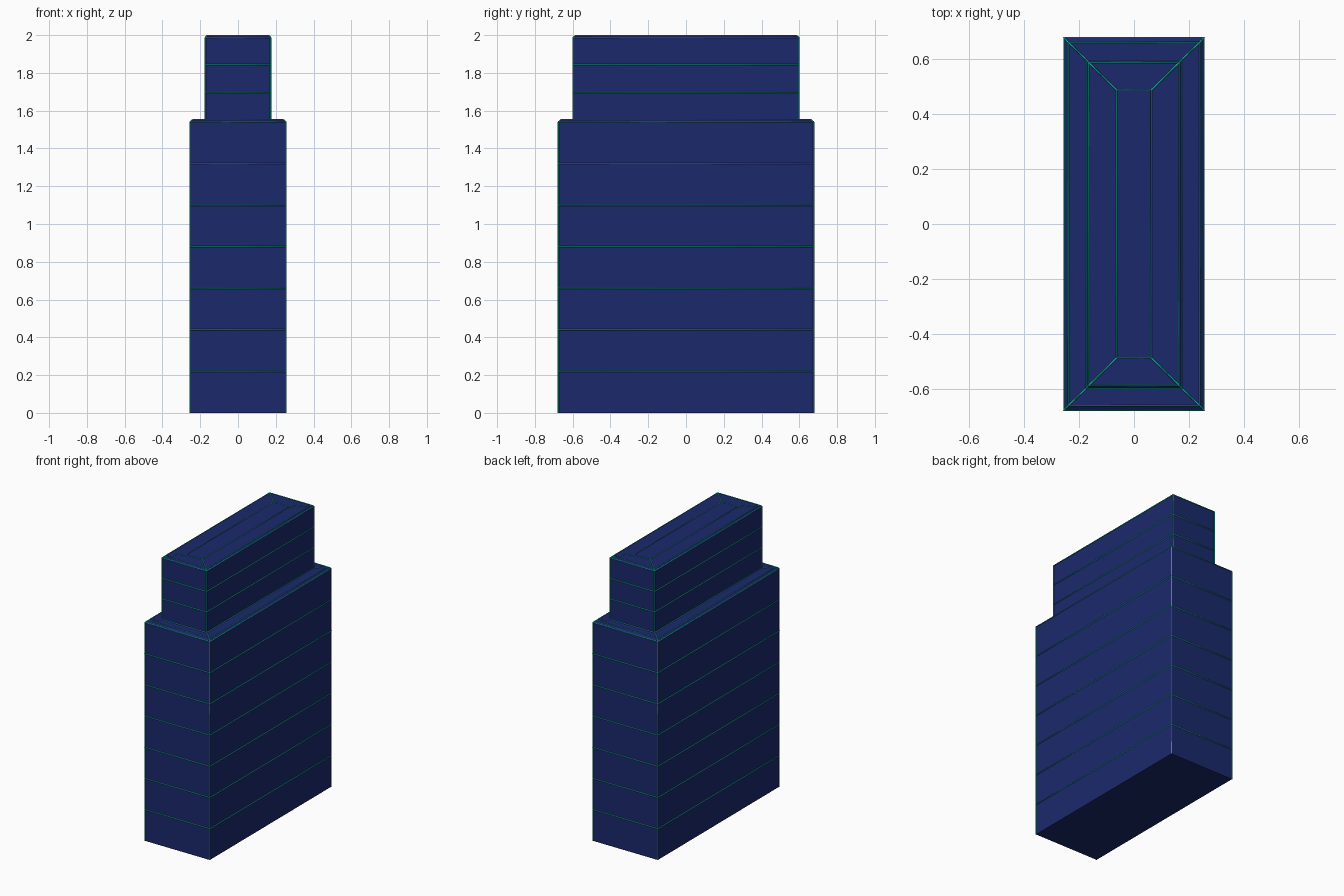
import bpy, bmesh

if "Cube" in bpy.data.objects:
    bpy.data.objects.remove(bpy.data.objects["Cube"])


def material(name, color):
    m = bpy.data.materials.new(name)
    m.diffuse_color = color
    m.use_nodes = True
    m.node_tree.nodes["Principled BSDF"].inputs["Base Color"].default_value = m.diffuse_color
    return m


NAVY = material("navy", (0.011, 0.022, 0.15, 1))
TEAL = material("teal", (0.007, 0.45, 0.36, 1))
R = 0.0035  # trim radius


def corners(x, y, z):
    return [(-x, -y, z), (x, -y, z), (x, y, z), (-x, y, z)]


def add_block(name, rings):
    # Closed body skinned through a stack of rectangles
    bm = bmesh.new()
    loops = [[bm.verts.new(p) for p in corners(*r)] for r in rings]
    for a, b in zip(loops, loops[1:]):
        for i in range(4):
            j = (i + 1) % 4
            bm.faces.new((a[i], a[j], b[j], b[i]))
    bm.faces.new(loops[0][::-1])
    bm.faces.new(loops[-1])
    mesh = bpy.data.meshes.new(name)
    bm.to_mesh(mesh)
    bm.free()
    mesh.materials.append(NAVY)
    bpy.context.collection.objects.link(bpy.data.objects.new(name, mesh))


def add_trim(name, rings, paths):
    # Thin strips: closed rectangles plus lines up the four corners
    cu = bpy.data.curves.new(name, 'CURVE')
    cu.dimensions = '3D'
    cu.bevel_depth = R
    cu.bevel_resolution = 0
    cu.use_fill_caps = True
    lines = [(corners(*r), True) for r in rings]
    for path in paths:
        lines += [(list(c), False) for c in zip(*(corners(*r) for r in path))]
    for pts, closed in lines:
        s = cu.splines.new('POLY')
        s.points.add(len(pts) - 1)
        for p, co in zip(s.points, pts):
            p.co = (*co, 1)
        s.use_cyclic_u = closed
    cu.materials.append(TEAL)
    bpy.context.collection.objects.link(bpy.data.objects.new(name, cu))


# Lower tier with chamfered ledge
X, Y = 0.254, 0.677
ledge = (0.239, 0.66, 1.553)
shoulder = (X, Y, 1.54)
add_block("lower_tier", [(X, Y, 0), shoulder, ledge])

# Upper tier with chamfered roof
U, V = 0.174, 0.598
roof = (0.164, 0.586, 1.997)
eave = (U, V, 1.987)
base = (U, V, 1.553)
add_block("upper_tier", [(U, V, 1.54), eave, roof])

# Trim on floor lines, corners, ledge and roof
add_trim("lower_trim",
         [(X, Y, 0.22 * i) for i in range(1, 8)] + [ledge, base],
         [[(X, Y, 0), shoulder], [shoulder, ledge], [ledge, base]])
panel = (0.063, 0.487, 1.997)
add_trim("upper_trim",
         [(U, V, base[2] + 0.1447 * i) for i in range(1, 4)] + [roof, panel],
         [[base, eave], [eave, roof], [roof, panel]])
